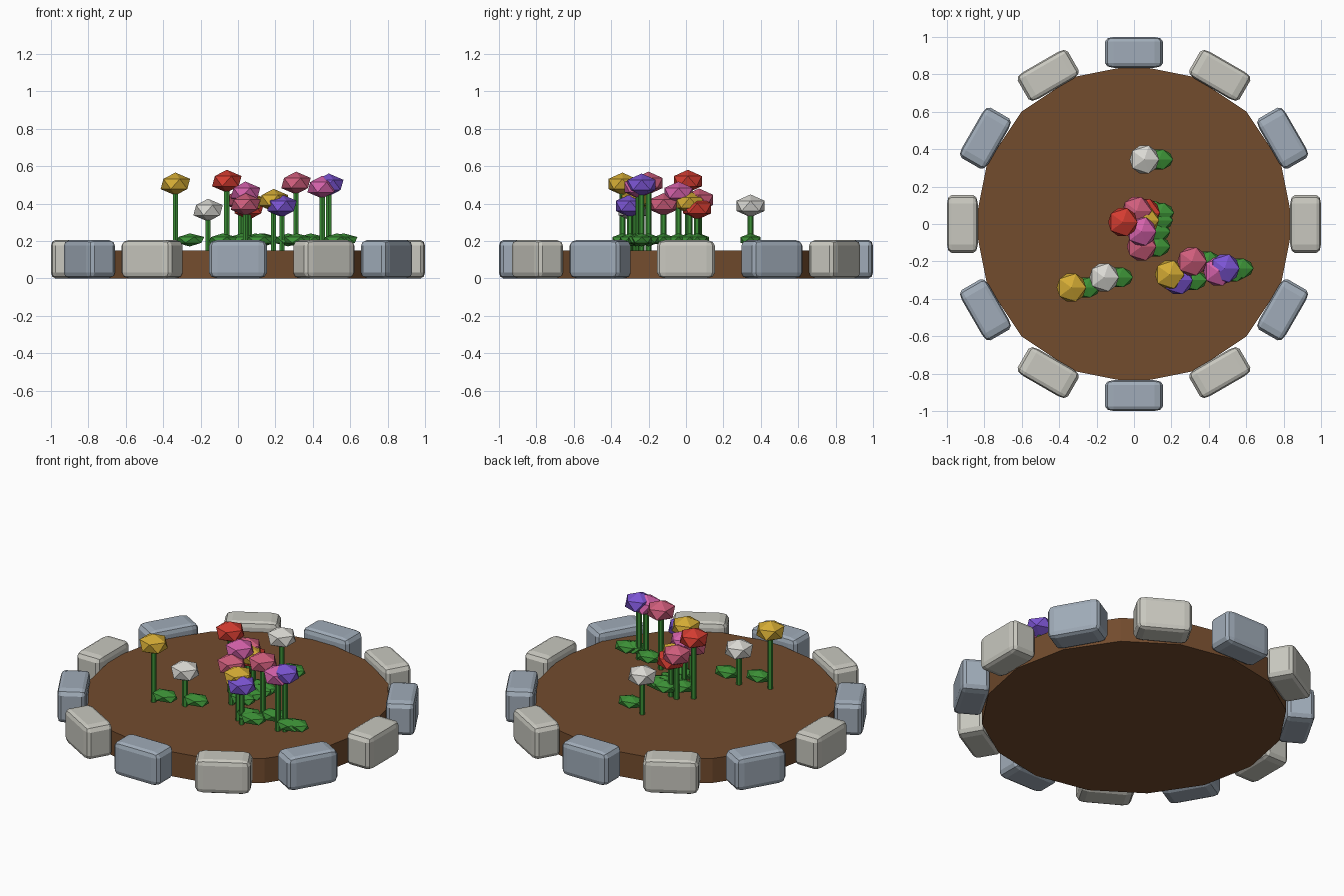
import bpy, bmesh, math
from mathutils import Matrix, Vector

if "Cube" in bpy.data.objects:
    bpy.data.objects.remove(bpy.data.objects["Cube"])


def material(name, rgb):
    m = bpy.data.materials.new(name)
    m.diffuse_color = (*rgb, 1)
    m.use_nodes = True
    m.node_tree.nodes["Principled BSDF"].inputs["Base Color"].default_value = m.diffuse_color
    return m


soil = material("soil_brown", (0.17, 0.072, 0.027))
stone_mats = [material("pale_stone", (0.58, 0.575, 0.52)),
              material("blue_grey_stone", (0.35, 0.41, 0.48))]
green = material("leaf_green", (0.045, 0.28, 0.037))
petal = {
    "red": material("petal_red", (0.65, 0.045, 0.03)),
    "rose": material("petal_rose", (0.62, 0.11, 0.20)),
    "pink": material("petal_pink", (0.66, 0.12, 0.40)),
    "yellow": material("petal_yellow", (0.66, 0.41, 0.035)),
    "white": material("petal_white", (0.70, 0.69, 0.65)),
    "purple": material("petal_purple", (0.20, 0.09, 0.65)),
}


def finish(bm, name, mat):
    me = bpy.data.meshes.new(name)
    bm.to_mesh(me)
    bm.free()
    me.materials.append(mat)
    ob = bpy.data.objects.new(name, me)
    bpy.context.collection.objects.link(ob)
    return ob


def cylinder(name, mat, x, y, z0, z1, r, sides):
    bm = bmesh.new()
    bmesh.ops.create_cone(bm, cap_ends=True, segments=sides, radius1=r, radius2=r,
                          depth=z1 - z0,
                          matrix=Matrix.Translation((x, y, (z0 + z1) / 2)))
    return finish(bm, name, mat)


def gem(name, mat, loc, size):
    # flattened 20-sided ball
    bm = bmesh.new()
    bmesh.ops.create_icosphere(bm, subdivisions=1, radius=1)
    bmesh.ops.transform(bm, verts=bm.verts,
                        matrix=Matrix.Translation(loc) @ Matrix.Diagonal((*size, 1)))
    return finish(bm, name, mat)


# soil bed
cylinder("soil_bed", soil, 0, 0, 0, 0.15, 0.85, 16)

# ring of border stones, alternating colours
for i in range(12):
    bm = bmesh.new()
    bmesh.ops.create_cube(bm, size=1)
    bmesh.ops.bevel(bm, geom=bm.edges[:], offset=0.15, segments=2, profile=0.5,
                    affect='EDGES')
    m = (Matrix.Rotation(i * math.tau / 12, 4, 'Z')
         @ Matrix.Translation((0.9175, 0, 0.103))
         @ Matrix.Diagonal((0.165, 0.31, 0.206, 1)))
    bmesh.ops.transform(bm, verts=bm.verts, matrix=m)
    finish(bm, f"border_stone_{i}", stone_mats[i % 2])

# flowers: x, y, head height, colour
flowers = [
    (-0.335, -0.34, 0.505, "yellow"),
    (-0.16, -0.285, 0.365, "white"),
    (-0.06, 0.01, 0.52, "red"),
    (0.055, 0.345, 0.388, "white"),
    (0.04, -0.04, 0.457, "pink"),
    (0.04, -0.12, 0.395, "rose"),
    (0.015, 0.07, 0.42, "rose"),
    (0.055, 0.02, 0.405, "yellow"),
    (0.06, 0.06, 0.375, "red"),
    (0.19, -0.27, 0.418, "yellow"),
    (0.235, -0.30, 0.388, "purple"),
    (0.31, -0.20, 0.51, "rose"),
    (0.45, -0.255, 0.488, "pink"),
    (0.485, -0.237, 0.50, "purple"),
]
for i, (x, y, z, c) in enumerate(flowers):
    cylinder(f"stem_{i}", green, x, y, 0.14, z, 0.016, 6)
    gem(f"leaf_{i}", green, Vector((x + 0.078, y, 0.206)), (0.085, 0.062, 0.035))
    gem(f"flower_head_{i}", petal[c], Vector((x, y, z)), (0.088, 0.088, 0.061))
